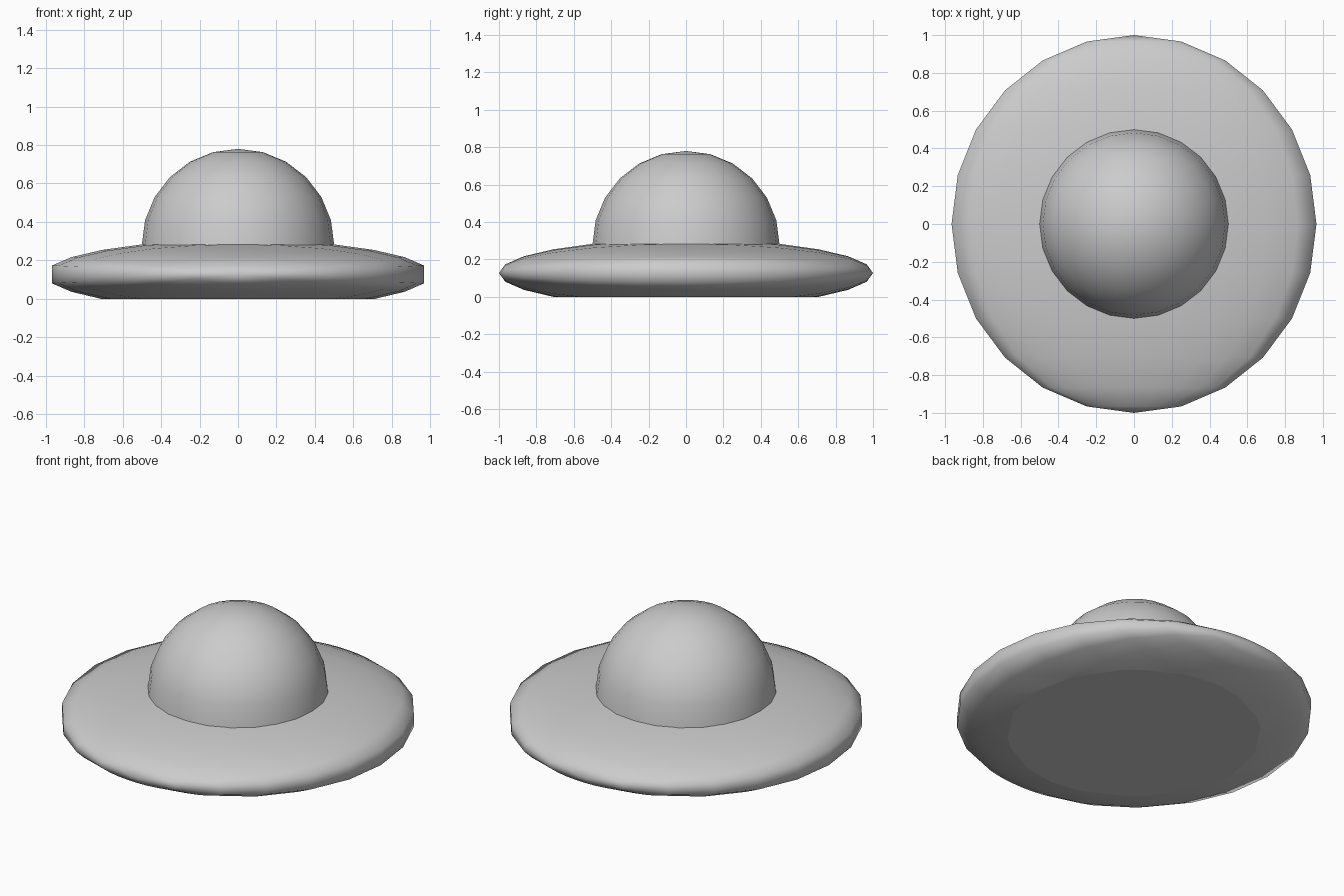
import bpy, bmesh
from math import radians, cos
from mathutils import Matrix

if "Cube" in bpy.data.objects:
    bpy.data.objects.remove(bpy.data.objects["Cube"])

STEP = radians(15)
DISC_R, DISC_H = 1.0, 0.18      # disc half-width and half-height
DISC_Z = DISC_H * cos(radians(45))
DOME_R, DOME_Z = 0.5, 0.28


def finish(bm, name):
    mesh = bpy.data.meshes.new(name)
    bmesh.ops.recalc_face_normals(bm, faces=bm.faces)
    bm.to_mesh(mesh)
    bm.free()
    obj = bpy.data.objects.new(name, mesh)
    bpy.context.collection.objects.link(obj)
    return obj


def cut_below(bm, z):
    """Remove everything under height z and return the cut edges."""
    res = bmesh.ops.bisect_plane(
        bm, geom=bm.verts[:] + bm.edges[:] + bm.faces[:], dist=1e-4,
        plane_co=(0, 0, z), plane_no=(0, 0, 1), clear_inner=True)
    return [e for e in res["geom_cut"] if isinstance(e, bmesh.types.BMEdge)]


# Saucer: flattened sphere with its poles on y, blunt rim, flat bottom
bm = bmesh.new()
bmesh.ops.create_uvsphere(bm, u_segments=24, v_segments=12, radius=DISC_R,
                          matrix=Matrix.Rotation(radians(90), 4, 'X'))
for v in bm.verts:
    if abs(v.co.z) < 1e-4:
        v.co.x *= cos(STEP)
    v.co.z = v.co.z * DISC_H + DISC_Z
cut_below(bm, 0.0005)
for f in bm.faces:
    f.smooth = True
rim = [e for e in bm.edges if e.is_boundary]
for e in rim:
    e.smooth = False
bottom = bmesh.ops.holes_fill(bm, edges=rim, sides=0)["faces"]
for f in bottom:
    f.smooth = False
    for v in f.verts:
        v.co.z = 0
finish(bm, "saucer_disc")

# Dome: upper half of a sphere sitting on the disc
bm = bmesh.new()
bmesh.ops.create_uvsphere(bm, u_segments=24, v_segments=12, radius=DOME_R,
                          matrix=Matrix.Translation((0, 0, DOME_Z)))
cut_below(bm, DOME_Z)
for f in bm.faces:
    f.smooth = True
finish(bm, "dome")
